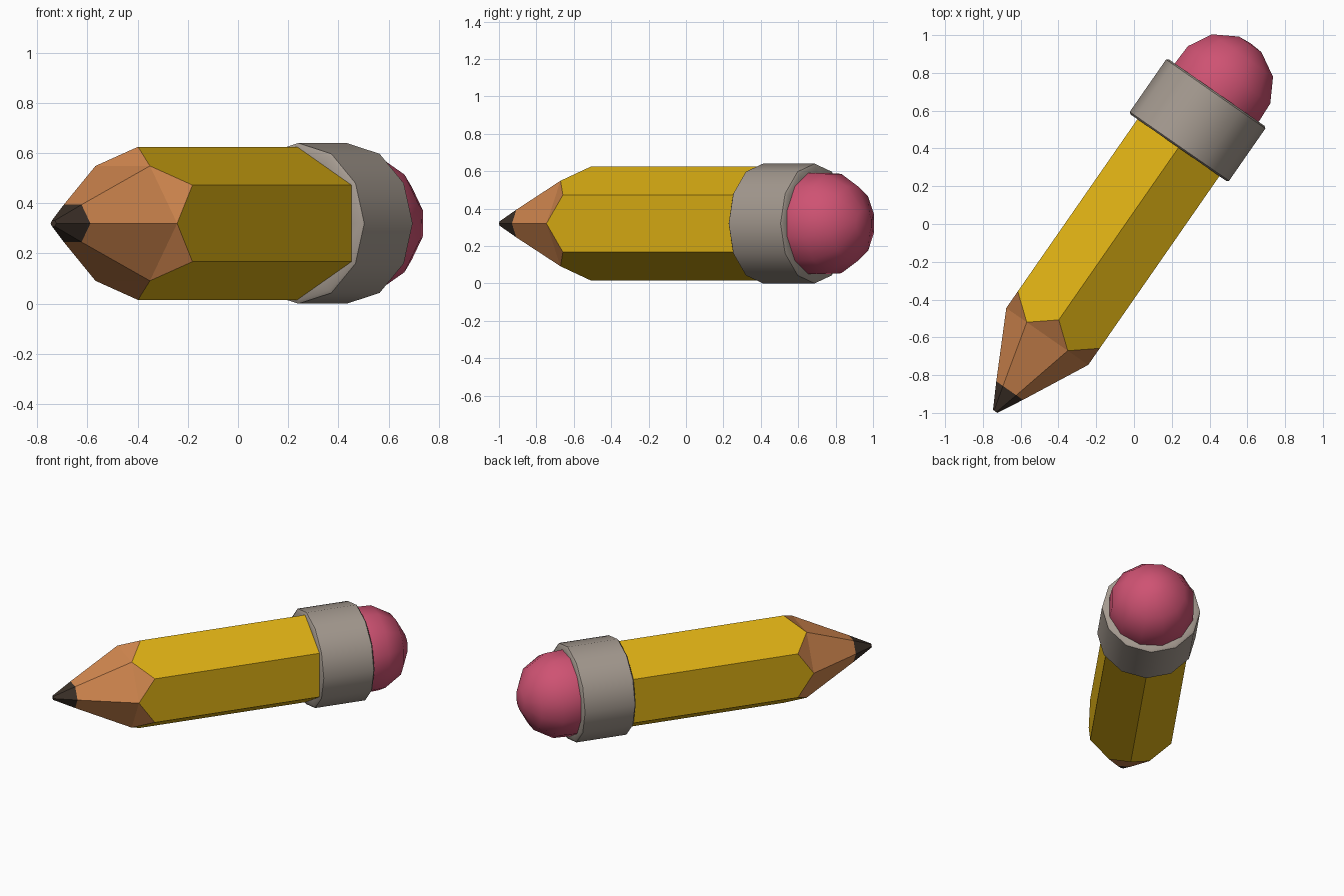
import bpy, bmesh, math
from mathutils import Vector

if "Cube" in bpy.data.objects:
    bpy.data.objects.remove(bpy.data.objects["Cube"])

# Pencil axis lies flat, turned 55 degrees from +x; distances are measured from the tip
ANG = math.radians(55.2)
ALONG = Vector((math.cos(ANG), math.sin(ANG), 0))
SIDE = Vector((math.sin(ANG), -math.cos(ANG), 0))
TIP = Vector((-0.735, -0.992, 0.32))


def material(name, rgb):
    m = bpy.data.materials.new(name)
    m.diffuse_color = (*rgb, 1)
    m.use_nodes = True
    m.node_tree.nodes["Principled BSDF"].inputs["Base Color"].default_value = m.diffuse_color
    return m


def point(s, r, deg):
    a = math.radians(deg)
    return TIP + ALONG * s + SIDE * (r * math.cos(a)) + Vector((0, 0, r * math.sin(a)))


def ring(bm, s, r, n, start=0):
    return [bm.verts.new(point(s, r, start + 360 * i / n)) for i in range(n)]


def bridge(bm, a, b):
    n = len(a)
    for i in range(n):
        j = (i + 1) % n
        bm.faces.new((a[i], a[j], b[j], b[i]))


def fan(bm, loop, s):
    # close a loop with triangles to a point on the axis
    c = bm.verts.new(point(s, 0, 0))
    for i in range(len(loop)):
        bm.faces.new((loop[i], loop[(i + 1) % len(loop)], c))


def finish(bm, name, mat, smooth=False):
    bmesh.ops.recalc_face_normals(bm, faces=bm.faces)
    me = bpy.data.meshes.new(name)
    bm.to_mesh(me)
    bm.free()
    me.materials.append(mat)
    ob = bpy.data.objects.new(name, me)
    bpy.context.collection.objects.link(ob)
    if smooth:
        bpy.ops.object.select_all(action='DESELECT')
        ob.select_set(True)
        bpy.context.view_layer.objects.active = ob
        bpy.ops.object.shade_smooth_by_angle(angle=math.radians(42))
    return ob


def lathe(name, profile, n, start, mat):
    bm = bmesh.new()
    rings = [ring(bm, s, r, n, start) for s, r in profile]
    for a, b in zip(rings, rings[1:]):
        bridge(bm, a, b)
    fan(bm, rings[0], profile[0][0])
    fan(bm, rings[-1], profile[-1][0] + 0.006)
    return finish(bm, name, mat, True)


yellow = material("yellow paint", (0.72, 0.43, 0.007))
wood = material("bare wood", (0.66, 0.25, 0.08))
graphite = material("graphite", (0.045, 0.030, 0.021))
metal = material("grey metal", (0.37, 0.32, 0.275))
rubber = material("pink rubber", (0.62, 0.085, 0.17))

R = 0.305                           # hexagon corner radius
FLAT = R * math.cos(math.pi / 6)    # radius at the middle of each flat
S_CORNER, S_FLAT, S_LEAD, R_LEAD = 0.59, 0.483, 0.134, 0.086

# Painted hexagonal body with scalloped front edge
bm = bmesh.new()
mids = ring(bm, S_FLAT, FLAT, 6)
front = ring(bm, S_CORNER, R, 6, 30)
back = ring(bm, 1.76, R, 6, 30)
for i in range(6):
    bm.faces.new((front[i - 1], mids[i], front[i], back[i], back[i - 1]))
fan(bm, back, 1.76)
fan(bm, [v for pair in zip(mids, front) for v in pair], S_CORNER)
finish(bm, "painted_body", yellow)

# Six-sided sharpened wood
bm = bmesh.new()
lead = ring(bm, S_LEAD, R_LEAD, 6)
mids = ring(bm, S_FLAT, FLAT, 6)
front = ring(bm, S_CORNER, R, 6, 30)
bridge(bm, lead, mids)
for i in range(6):
    bm.faces.new((mids[i], front[i], mids[(i + 1) % 6]))
fan(bm, lead, S_LEAD)
fan(bm, [v for pair in zip(mids, front) for v in pair], S_CORNER)
finish(bm, "sharpened_wood", wood)

# Blunt graphite point
bm = bmesh.new()
tip = ring(bm, 0, 0.014, 6)
lead = ring(bm, S_LEAD, R_LEAD, 6)
bridge(bm, tip, lead)
fan(bm, tip, 0)
fan(bm, lead, S_LEAD)
finish(bm, "graphite_point", graphite)

# Twelve-sided metal band with softened rims
lathe("metal_band", [(1.70, 0.25), (1.70, 0.308), (1.709, 0.32),
                     (2.046, 0.32), (2.055, 0.308), (2.055, 0.25)], 12, 0, metal)

# Rounded eraser
lathe("eraser", [(1.98, 0.277), (2.06, 0.280), (2.17, 0.275),
                 (2.294, 0.204), (2.366, 0.075)], 12, 15, rubber)
